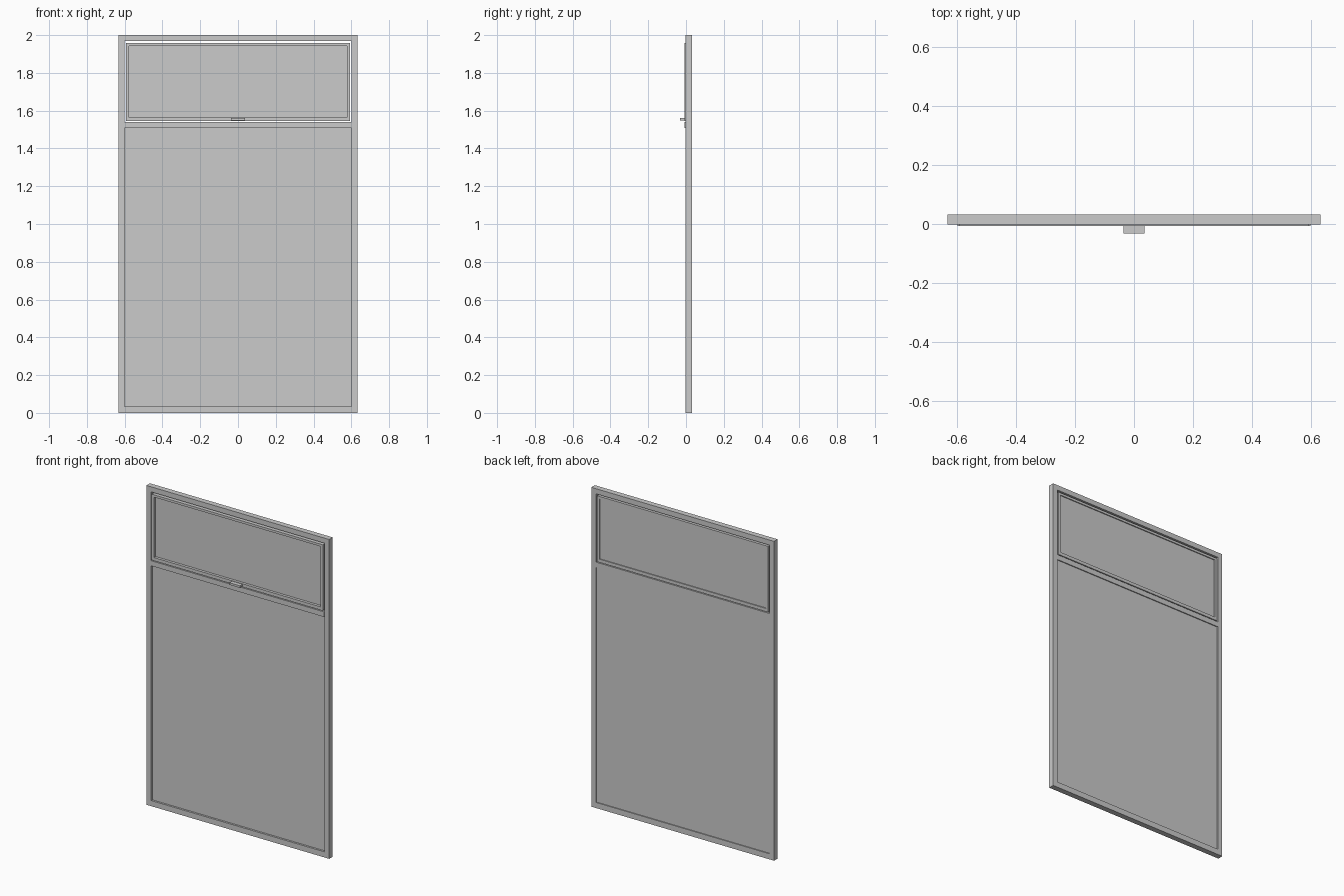
import bpy
import bmesh

cube = bpy.data.objects.get("Cube")
if cube:
    bpy.data.objects.remove(cube, do_unlink=True)

grey = bpy.data.materials.new("plain grey")
grey.use_nodes = True
grey.diffuse_color = (0.6, 0.6, 0.6, 1)
grey.node_tree.nodes["Principled BSDF"].inputs["Base Color"].default_value = (0.6, 0.6, 0.6, 1)

FRONT, BACK = -0.002, 0.033      # faces of the fixed frame
SASH_FRONT = -0.007              # sash and transom stand slightly proud
GLASS = (0.010, 0.027)           # pane depth, recessed on both sides
HALF, OPEN = 0.633, 0.60         # half widths of frame and opening


def finish(name, bm):
    bmesh.ops.recalc_face_normals(bm, faces=bm.faces)
    mesh = bpy.data.meshes.new(name)
    bm.to_mesh(mesh)
    bm.free()
    mesh.materials.append(grey)
    bpy.context.collection.objects.link(bpy.data.objects.new(name, mesh))


def box(name, half, y, z):
    bm = bmesh.new()
    bmesh.ops.create_cube(bm, size=1)
    for v in bm.verts:
        v.co = (half * (1 if v.co.x > 0 else -1), y[v.co.y > 0], z[v.co.z > 0])
    finish(name, bm)


def ring(name, outer, inner, y):
    """Rectangular frame; outer and inner are (half width, bottom, top)."""
    bm = bmesh.new()

    def loop(rect, depth):
        h, lo, hi = rect
        return [bm.verts.new((x, depth, z)) for x, z in ((-h, lo), (h, lo), (h, hi), (-h, hi))]

    loops = [loop(outer, y[0]), loop(inner, y[0]), loop(inner, y[1]), loop(outer, y[1])]
    for a, b in zip(loops, loops[1:] + loops[:1]):
        for i in range(4):
            j = (i + 1) % 4
            bm.faces.new((a[i], a[j], b[j], b[i]))
    finish(name, bm)


# Fixed surround and the transom bar
ring("outer_frame", (HALF, 0, 2), (OPEN, 0.035, 1.968), (FRONT, BACK))
box("transom", OPEN, (SASH_FRONT, BACK), (1.508, 1.54))

# Large lower pane
box("lower_pane", OPEN, GLASS, (0.035, 1.508))

# Opening sash with a narrow gap around it
ring("upper_sash", (0.593, 1.545, 1.958), (0.577, 1.565, 1.943), (SASH_FRONT, BACK))
box("upper_pane", 0.577, GLASS, (1.565, 1.943))

# Pull handle on the lower sash rail
box("handle", 0.036, (-0.033, SASH_FRONT), (1.549, 1.562))
